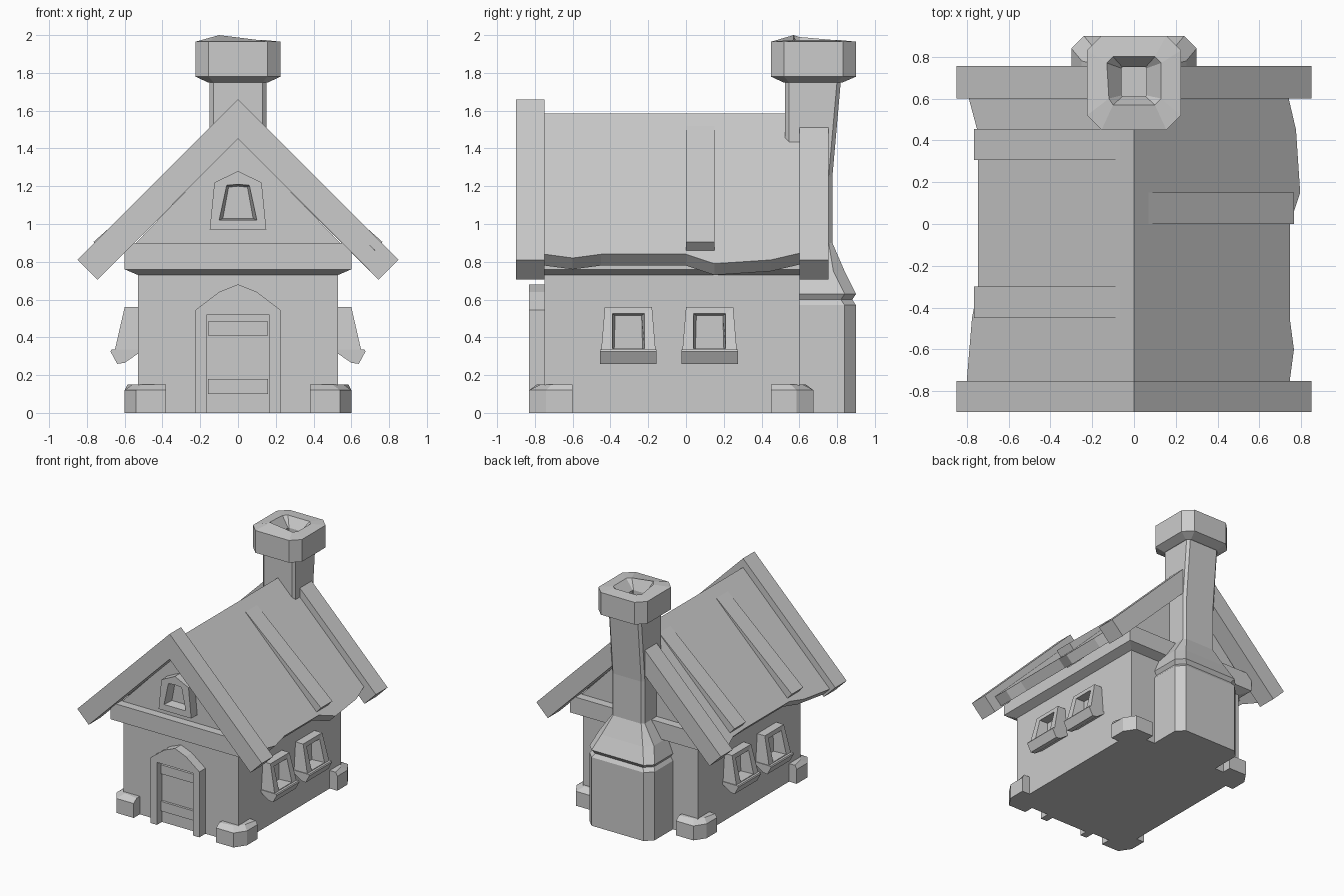
import bpy, bmesh

if "Cube" in bpy.data.objects:
    bpy.data.objects.remove(bpy.data.objects["Cube"])


def loft(name, rings):
    """Skin a list of equal-length point loops and cap both ends."""
    bm = bmesh.new()
    vs = [[bm.verts.new(p) for p in r] for r in rings]
    n = len(vs[0])
    for a, b in zip(vs, vs[1:]):
        for i in range(n):
            j = (i + 1) % n
            bm.faces.new((a[i], a[j], b[j], b[i]))
    bm.faces.new(vs[0][::-1])
    bm.faces.new(vs[-1])
    bmesh.ops.recalc_face_normals(bm, faces=bm.faces)
    me = bpy.data.meshes.new(name)
    bm.to_mesh(me)
    bm.free()
    ob = bpy.data.objects.new(name, me)
    bpy.context.collection.objects.link(ob)
    return ob


def prism(name, profile, y0, y1):
    """Extrude an x-z profile along y."""
    return loft(name, [[(x, y, z) for x, z in profile] for y in (y0, y1)])


def rect(z, x0, x1, y0, y1):
    return [(x0, y0, z), (x1, y0, z), (x1, y1, z), (x0, y1, z)]


def octo(z, w, y0, y1, c):
    """Chamfered rectangle, half width w."""
    return [(-w + c, y0, z), (w - c, y0, z), (w, y0 + c, z), (w, y1 - c, z),
            (w - c, y1, z), (-w + c, y1, z), (-w, y1 - c, z), (-w, y0 + c, z)]


def box(name, x0, x1, y0, y1, z0, z1):
    return loft(name, [rect(z0, x0, x1, y0, y1), rect(z1, x0, x1, y0, y1)])


# Walls, eave beam with sloped underside, gable
loft("walls_and_beam", [rect(0, -.53, .53, -.75, .6), rect(.73, -.53, .53, -.75, .6),
                        rect(.76, -.6, .6, -.82, .67), rect(.9, -.6, .6, -.82, .67)])
prism("gable", [(-.56, .88), (.56, .88), (0, 1.46)], -.75, .6)

# Roof slopes with uneven eaves: (y, eave x)
eaves = {1: [(-.75, .745), (-.6, .765), (-.45, .745), (0, .745), (.15, .795), (.45, .775), (.6, .74)],
         -1: [(-.75, .80), (-.45, .775), (-.3, .745), (.3, .745), (.45, .75), (.6, .79)]}
for s, pts in eaves.items():
    side = "right" if s > 0 else "left"
    loft("roof_" + side, [[(0, y, 1.585), (s * x, y, 1.585 - x),
                           (s * (x - .06), y, 1.525 - x), (0, y, 1.45)] for y, x in pts])

# Raised roof planks
for s, y in ((1, 0), (-1, .305), (-1, -.45)):
    prism("roof_plank", [(s * .07, 1.52), (s * .765, .905), (s * .66, .79), (s * .05, 1.45)], y, y + .15)

# Barge boards: front pair meets at the ridge, back pair stops at the chimney
prism("front_barge_boards", [(0, 1.66), (.85, .81), (.745, .705), (0, 1.45),
                             (-.745, .705), (-.85, .81)], -.9, -.75)
for s in (1, -1):
    prism("back_barge_board", [(s * .14, 1.52), (s * .85, .81), (s * .745, .705), (s * .14, 1.31)], .6, .755)

# Chimney: wide hearth base, shoulders, stack
loft("chimney", [octo(0, .3, .525, .9, .06), octo(.57, .3, .525, .9, .06),
                 octo(.6, .28, .525, .88, .06), octo(.63, .3, .525, .9, .06),
                 octo(.75, .25, .525, .84, .06), octo(.9, .15, .525, .775, .02),
                 octo(1.25, .15, .525, .775, .02), octo(1.76, .15, .525, .82, .02)])

# Chimney cap with funnel opening
rim = octo(1.975, .13, .57, .8, .03)
rim[0] = (-.1, .57, 2.0)
rim[7] = (-.12, .6, 1.99)
loft("chimney_cap", [octo(1.75, .16, .515, .83, .03), octo(1.78, .225, .45, .9, .07),
                     octo(1.965, .225, .45, .9, .07), rim,
                     octo(1.9, .06, .61, .75, .005), octo(1.8, .06, .61, .75, .005)])

# Side windows: tapered frame around a recess, with a sloped sill
outer = [(-.145, .32), (.145, .32), (.125, .56), (-.125, .56)]
inner = [(-.085, .34), (.085, .34), (.085, .525), (-.085, .525)]
pane = [(-.075, .34), (.075, .34), (.07, .515), (-.07, .515)]
for s in (1, -1):
    for yc in (-.305, .125):
        def at(loop, lo, hi):
            return [(s * (lo if z < .4 else hi), yc + u, z) for u, z in loop]
        loft("side_window", [at(outer, .52, .52), at(outer, .655, .6), at(inner, .65, .605), at(pane, .54, .54)])
        prism("window_sill", [(s * .52, .335), (s * .67, .335), (s * .675, .325),
                              (s * .64, .26), (s * .6, .265), (s * .52, .32)], yc - .15, yc + .15)

# Gable window
g_out = [(-.15, .97), (.15, .97), (.125, 1.22), (0, 1.28), (-.125, 1.22)]
g_in = [(-.1, 1.02), (.1, 1.02), (.06, 1.205), (0, 1.21), (-.06, 1.205)]
g_pane = [(-.08, 1.03), (.08, 1.03), (.05, 1.195), (0, 1.2), (-.05, 1.195)]
loft("gable_window", [[(x, y, z) for x, z in lp] for lp, y in
                      ((g_out, -.74), (g_out, -.83), (g_in, -.83), (g_pane, -.755))])

# Door frame with pointed head, door and battens
prism("door_frame", [(-.225, 0), (-.225, .545), (-.1, .64), (0, .68), (.1, .64), (.225, .545), (.225, 0),
                     (.165, 0), (.165, .52), (-.165, .52), (-.165, 0)], -.83, -.745)
prism("door", [(-.165, 0), (.165, 0), (.165, .52), (-.165, .52)], -.765, -.745)
for z0, z1 in ((.1, .18), (.41, .485)):
    box("door_batten", -.16, .16, -.785, -.75, z0, z1)

# Corner stones: rough wedges at the four corners
for sx in (1, -1):
    for yo, yi in ((-.83, -.6), (.675, .45)):
        d = 1 if yi > yo else -1
        foot = [(.38, yi), (.6, yi), (.6, yo + .09 * d), (.54, yo), (.38, yo)]
        top = [(.38, yi), (.585, yi), (.56, yo + .12 * d), (.5, yo + .06 * d), (.38, yo + .04 * d)]
        loft("corner_stone", [[(sx * x, y, 0) for x, y in foot],
                              [(sx * x, y, .12) for x, y in foot],
                              [(sx * x, y, .15) for x, y in top]])
